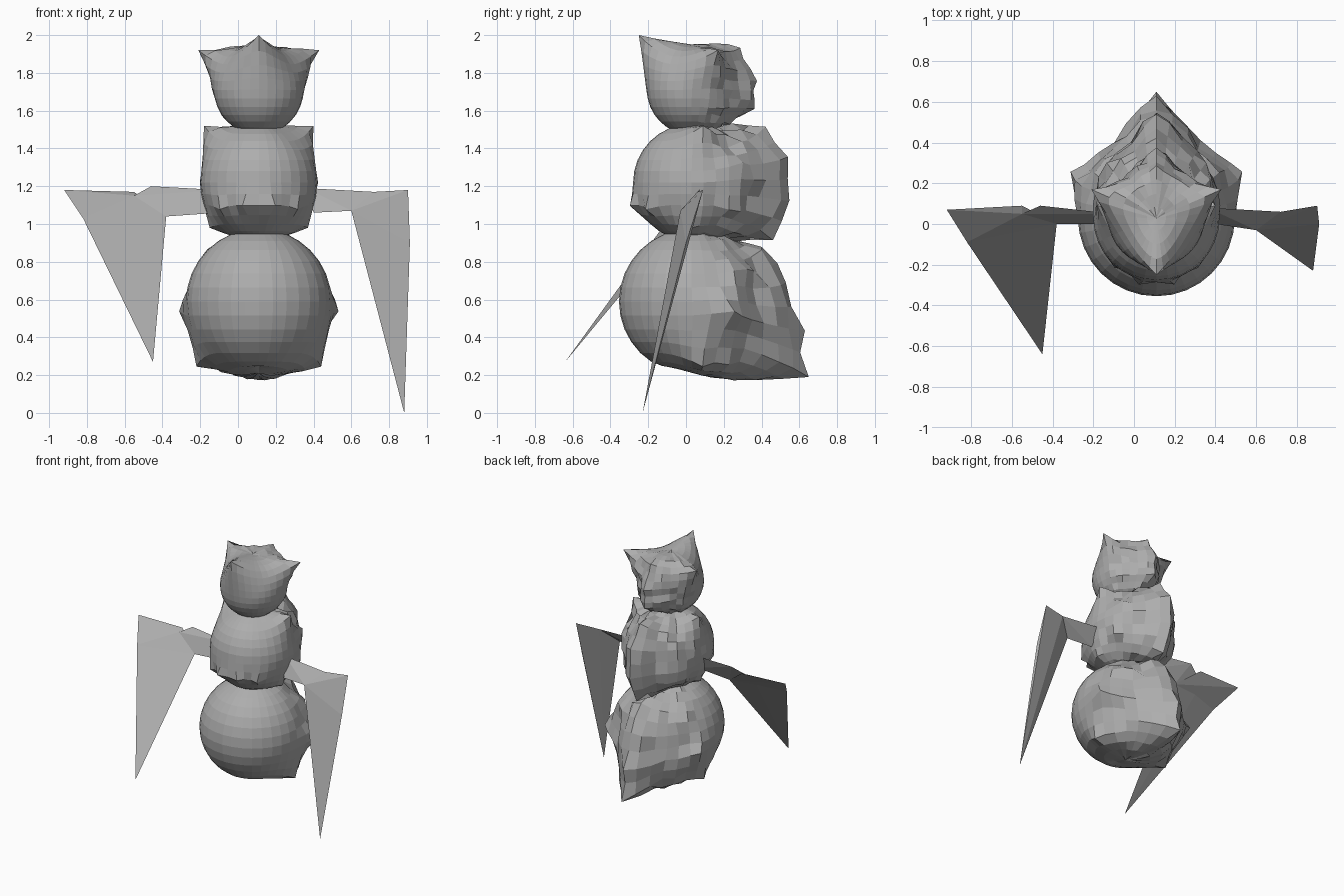
import bpy, bmesh, random
from math import radians
from mathutils import Vector, Euler

random.seed(4)
old = bpy.data.objects.get("Cube")
if old:
    bpy.data.objects.remove(old)

clay = bpy.data.materials.new("grey clay")
clay.use_nodes = True
grey = (0.42, 0.42, 0.42, 1)
clay.diffuse_color = grey
clay.node_tree.nodes["Principled BSDF"].inputs["Base Color"].default_value = grey


def finish(name, bm):
    bmesh.ops.recalc_face_normals(bm, faces=bm.faces)
    mesh = bpy.data.meshes.new(name)
    bm.to_mesh(mesh)
    bm.free()
    mesh.materials.append(clay)
    part = bpy.data.objects.new(name, mesh)
    bpy.context.collection.objects.link(part)


def mirrored(offset, reach):
    """The same pull on the right and on the left."""
    x, y, z = offset
    return [((x, y, z), reach), ((-x, y, z), reach)]


def fan(length, reach, yaw, pitches):
    """Thorns in an upright row, turned away from straight back by yaw."""
    pulls = []
    for pitch in pitches:
        turn = Euler((radians(pitch), 0, radians(yaw)))
        tip = Vector((0, length, 0))
        tip.rotate(turn)
        pulls += mirrored(tip, reach) if yaw else [(tip, reach)]
    return pulls


def ball(name, height, radius, pulls, rough):
    """Faceted ball with a rough back; each pull drags a patch out to a tip."""
    bm = bmesh.new()
    bmesh.ops.create_uvsphere(bm, u_segments=32, v_segments=16, radius=radius)
    rest = {vert: vert.co.copy() for vert in bm.verts}
    for vert in bm.verts:
        behind = min(1, max(0, vert.co.y / radius) * 2)
        lump = random.uniform(-rough / 2, rough)
        vert.co += vert.co.normalized() * behind * lump
    for offset, reach in pulls:
        tip = Vector(offset)
        target = tip.normalized() * radius
        base = min(bm.verts, key=lambda vert: (rest[vert] - target).length)
        shift = tip - base.co
        for vert in bm.verts:
            distance = (rest[vert] - rest[base]).length
            if distance < reach:
                vert.co += shift * (1 - distance / reach) ** 2
    bmesh.ops.translate(bm, verts=bm.verts, vec=(0.11, 0.03, height))
    finish(name, bm)


def hull(name, *points):
    bm = bmesh.new()
    for point in points:
        bm.verts.new(point)
    bmesh.ops.convex_hull(bm, input=bm.verts)
    finish(name, bm)


# Lower body: thorny back, flank thorns, low hip corners and a pointed tail
tail = [((0, -0.1, -0.34), 0.2), ((0, 0.62, -0.4), 0.46)]
hips = mirrored((0.33, 0.05, -0.34), 0.25)
spine = fan(0.47, 0.24, 0, (-10, 14, 38))
flanks = fan(0.48, 0.2, 62, (-6,)) + fan(0.42, 0.2, 40, (24,))
ball("lower_body", 0.59, 0.385, spine + flanks + hips + tail, 0.03)

# Chest: shoulder bumps, folds along the belly and a ridged back
shoulders = mirrored((0.29, 0.06, 0.3), 0.2)
spine = fan(0.49, 0.26, 0, range(-38, 40, 25))
flanks = fan(0.38, 0.2, 42, (-24, 16))
belly = fan(0.36, 0.13, 165, (-20,)) + fan(0.35, 0.14, 140, (-24,))
waist = mirrored((0.26, 0, -0.24), 0.18)
ball("chest", 1.22, 0.31, spine + flanks + shoulders + belly + waist, 0.03)

# Head: two ears, a horn leaning forward and a lumpy crest behind
ears = mirrored((0.32, 0.14, 0.21), 0.2)
horn = [((0, -0.28, 0.29), 0.22)]
crest = fan(0.34, 0.2, 0, (-17, 7, 41))
ball("head", 1.71, 0.237, crest + ears + horn, 0.02)

# Right arm: shoulder to elbow, elbow to wrist, and the hanging wing
elbow_top, elbow_low = (-0.46, 0.09, 1.2), (-0.38, 0, 1.04)
wrist, knuckle = (-0.92, 0.07, 1.18), (-0.82, -0.09, 1.03)
fold = (-0.55, 0.05, 1.15)
hull("right_upper_arm", (-0.1, 0.05, 1.18), (-0.1, 0, 1.06), elbow_top, elbow_low, fold)
hull("right_forearm", (-0.55, 0.09, 1.17), elbow_low, fold, knuckle, wrist)
hull("right_wing", knuckle, elbow_low, (-0.6, -0.02, 1.06), (-0.45, -0.64, 0.27))

# Left arm and its longer, narrower wing
elbow_top, elbow_low = (0.72, 0.06, 1.17), (0.6, -0.03, 1.07)
hull("left_arm", (0.36, 0.08, 1.19), (0.4, 0, 1.06), elbow_top, elbow_low)
hull("left_wing", elbow_top, elbow_low, (0.9, 0.09, 1.18), (0.91, 0, 0.9), (0.88, -0.23, 0))
